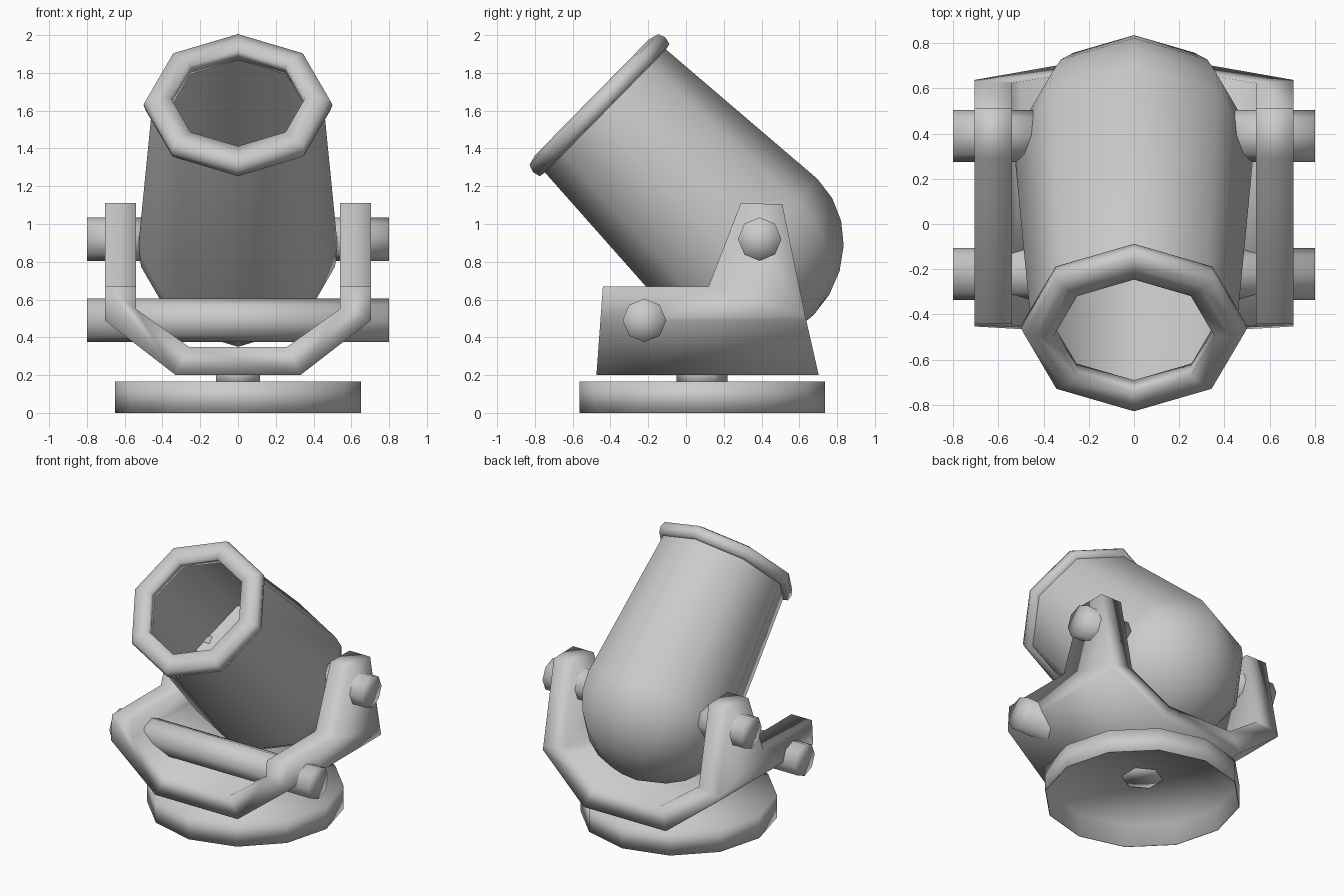
import bpy, bmesh, math
from mathutils import Matrix, Vector

cube = bpy.data.objects.get("Cube")
if cube:
    bpy.data.objects.remove(cube, do_unlink=True)

metal = bpy.data.materials.new("grey_metal")
metal.use_nodes = True
grey = (0.6, 0.6, 0.6, 1)
metal.diffuse_color = grey
metal.node_tree.nodes["Principled BSDF"].inputs["Base Color"].default_value = grey


def finish(name, bm, angle=180):
    """Turn a bmesh into a smooth-shaded object."""
    bmesh.ops.remove_doubles(bm, verts=bm.verts, dist=0.0001)
    bmesh.ops.recalc_face_normals(bm, faces=bm.faces)
    mesh = bpy.data.meshes.new(name)
    bm.to_mesh(mesh)
    bm.free()
    mesh.materials.append(metal)
    obj = bpy.data.objects.new(name, mesh)
    bpy.context.collection.objects.link(obj)
    bpy.ops.object.select_all(action='DESELECT')
    obj.select_set(True)
    bpy.context.view_layer.objects.active = obj
    bpy.ops.object.shade_smooth_by_angle(angle=math.radians(angle))
    return obj


def lathe(name, profile, sides, matrix, angle=180):
    """Revolve (radius, height) points round local z; radius 0 closes an end."""
    bm = bmesh.new()
    rings = []
    for r, h in profile:
        count = sides if r > 0 else 1
        rings.append([bm.verts.new(matrix @ Vector((
            r * math.cos(math.tau * i / sides),
            r * math.sin(math.tau * i / sides), h))) for i in range(count)])
    for a, b in zip(rings, rings[1:]):
        for i in range(sides):
            j = (i + 1) % sides
            corners = [a[i % len(a)], a[j % len(a)], b[j % len(b)], b[i % len(b)]]
            bm.faces.new(list(dict.fromkeys(corners)))
    return finish(name, bm, angle)


def rod(name, radius, start, end, sides, matrix):
    return lathe(name, [(0, start), (radius, start), (radius, end), (0, end)],
                 sides, matrix)


def prism(name, points, offset):
    """Extrude a closed outline along the offset vector."""
    bm = bmesh.new()
    face = bm.faces.new([bm.verts.new(p) for p in points])
    new = bmesh.ops.extrude_face_region(bm, geom=[face])["geom"]
    bmesh.ops.translate(bm, vec=offset,
                        verts=[v for v in new if isinstance(v, bmesh.types.BMVert)])
    return finish(name, bm)


# Turntable, hollow underneath, and its pivot
centre = Matrix.Translation((0, 0.085, 0))
shell = [(0, 0.165), (0.65, 0.165), (0.65, 0), (0.645, 0), (0.645, 0.16), (0, 0.16)]
lathe("turntable_base", shell, 12, centre)
rod("pivot_post", 0.135, 0.15, 0.25, 6, centre @ Matrix.Rotation(math.pi / 2, 4, 'Z'))

# Cradle: a U-shaped channel trimmed to the side outline
outer = [(0.705, 1.2), (0.705, 0.49), (0.33, 0.2)]
inner = [(0.26, 0.35), (0.54, 0.55), (0.54, 1.2)]
u_shape = ([(-x, z) for x, z in outer] + outer[::-1]
           + inner[::-1] + [(-x, z) for x, z in inner])
cradle = prism("cradle", [(x, -0.6, z) for x, z in u_shape], (0, 1.5, 0))

side = [(-0.475, 0.19), (-0.44, 0.67), (0.12, 0.67), (0.29, 1.11),
        (0.51, 1.105), (0.63, 0.52), (0.705, 0.19)]
trimmer = prism("cradle_trimmer", [(-1, y, z) for y, z in side], (2, 0, 0))
trimmer.hide_render = True
trimmer.hide_viewport = True
trimmer.display_type = 'WIRE'
trim = cradle.modifiers.new("side_outline", 'BOOLEAN')
trim.operation = 'INTERSECT'
trim.solver = 'EXACT'
trim.object = trimmer

# Cross bar and trunnions
sideways = Matrix.Rotation(math.pi / 2, 4, 'Y')
rod("cross_bar", 0.115, -0.8, 0.8, 8, Matrix.Translation((0, -0.22, 0.49)) @ sideways)
for name, s in (("left_trunnion", 1), ("right_trunnion", -1)):
    rod(name, 0.115, 0.44 * s, 0.8 * s, 8,
        Matrix.Translation((0, 0.39, 0.92)) @ sideways)

# Barrel: rounded breech and a thin tapered wall, open at the muzzle
tilt = (Matrix.Translation((0, 0.325, 0.86))
        @ Matrix.Rotation(math.radians(45.5), 4, 'X'))
steps = 6
breech = [(0.53 * math.sin(math.pi / 2 * i / steps),
           -0.49 * math.cos(math.pi / 2 * i / steps)) for i in range(steps + 1)]
wall = [(0.455, 1.08), (0.445, 1.08)]
bore = [(0.512, 0.1), (0, 0.1)]
lathe("barrel", breech + wall + bore, 8, tilt, 62)

# Rounded ring at the muzzle
lip = [(0.44, 1.05), (0.49, 1.06), (0.5, 1.10), (0.485, 1.14),
       (0.43, 1.155), (0.355, 1.149), (0.36, 1.07)]
lathe("muzzle_ring", lip + lip[:1], 8, tilt)
